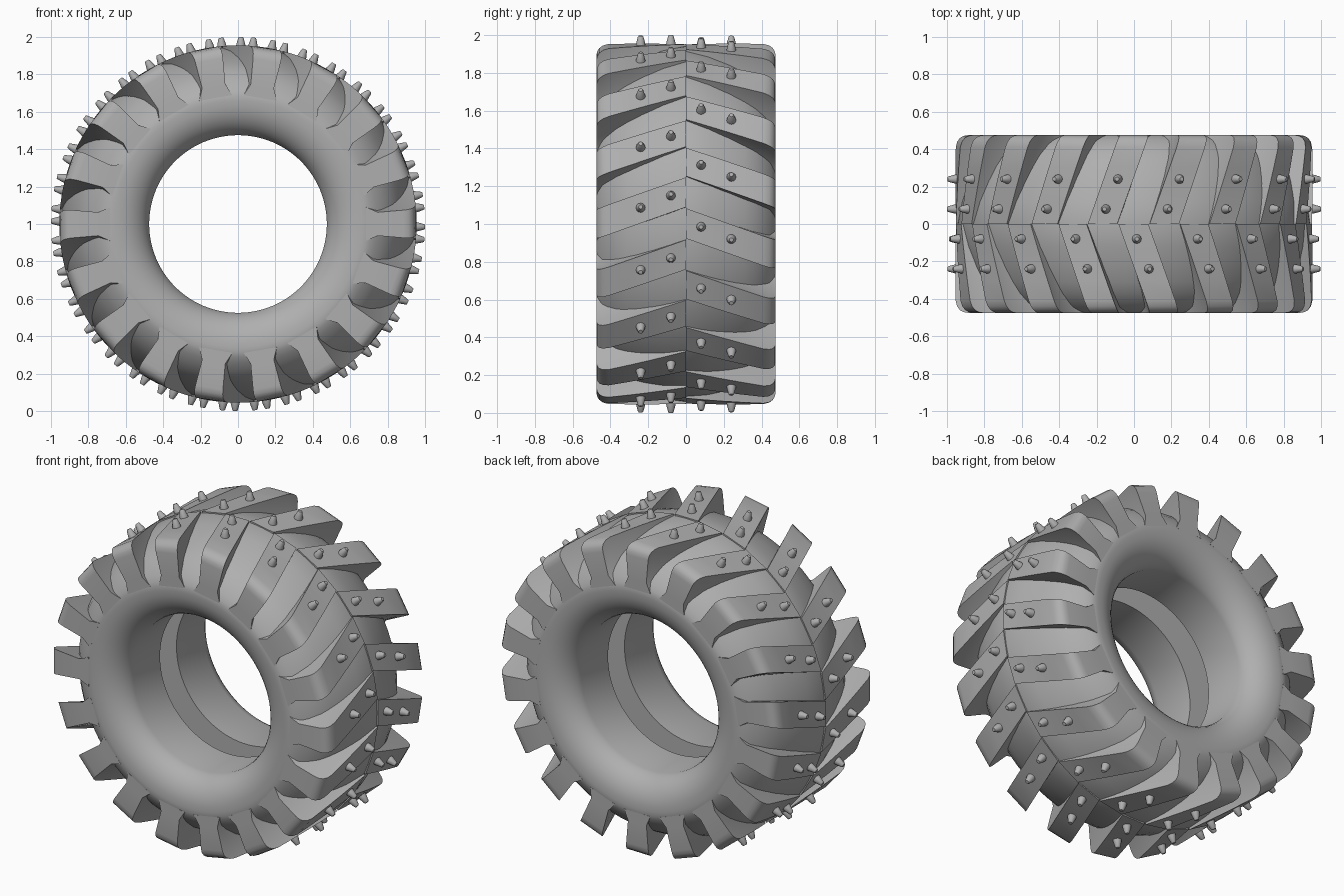
import bpy
import bmesh
from math import sin, cos, radians, pi

cube = bpy.data.objects.get("Cube")
if cube:
    bpy.data.objects.remove(cube)

rubber = bpy.data.materials.new("grey rubber")
rubber.use_nodes = True
GREY = (0.43, 0.43, 0.43, 1)
rubber.diffuse_color = GREY
rubber.node_tree.nodes["Principled BSDF"].inputs["Base Color"].default_value = GREY

COUNT = 18                  # lugs on each half
PITCH = 360 / COUNT
SLANT = 21.5                # degrees of sweep per unit of width
HALF = 0.475                # half width of the tyre


def polar(angle, r, y):
    """Point at a clockwise angle from the top of the wheel."""
    a = radians(angle)
    return (r * sin(a), y, 1 + r * cos(a))


def loft(bm, rings, closed=False):
    """Skin a row of point rings, capping the ends unless it closes."""
    rows = [[bm.verts.new(p) for p in ring] for ring in rings]
    n = len(rows[0])
    pairs = list(zip(rows, rows[1:]))
    if closed:
        pairs.append((rows[-1], rows[0]))
    for a, b in pairs:
        for i in range(n):
            j = (i + 1) % n
            bm.faces.new((a[i], a[j], b[j], b[i]))
    if not closed:
        bm.faces.new(rows[0])
        bm.faces.new(rows[-1])


def finish(bm, name, angle=30):
    bmesh.ops.recalc_face_normals(bm, faces=bm.faces)
    mesh = bpy.data.meshes.new(name)
    bm.to_mesh(mesh)
    bm.free()
    mesh.materials.append(rubber)
    ob = bpy.data.objects.new(name, mesh)
    bpy.context.collection.objects.link(ob)
    bpy.ops.object.select_all(action='DESELECT')
    ob.select_set(True)
    bpy.context.view_layer.objects.active = ob
    bpy.ops.object.shade_smooth_by_angle(angle=radians(angle))


# Carcass: crowned floor, flat sidewall, rounded lip, bore and inner channel
half = [(0.12, 0.925), (0.22, 0.895), (0.31, 0.86), (0.37, 0.825),
        (0.42, 0.78), (0.45, 0.74), (0.468, 0.71), (HALF, 0.685)]
for i in range(9):
    t = radians(80) * i / 8
    half.append((HALF - 0.163 * (1 - cos(t)), 0.66 - 0.188 * sin(t)))
half[-1] = (0.34, 0.475)
half += [(0.08, 0.475), (0.08, 0.66)]
profile = [(0, 0.945)] + half + [(-y, r) for y, r in reversed(half)]
bm = bmesh.new()
SEGMENTS = 108
loft(bm, [[polar(360 * k / SEGMENTS, r, y) for y, r in profile]
          for k in range(SEGMENTS)], closed=True)
finish(bm, "tyre_carcass", 25)

# Slanted lugs: a section at each station across the half width
stations = [(0, 0.955), (0.1, 0.955), (0.2, 0.955), (0.3, 0.955), (0.41, 0.955),
            (0.44, 0.948), (0.46, 0.934), (0.471, 0.915), (HALF, 0.89)]
W, FLARE = 4.8, 7.5


def lug_section(start, side, y, top):
    c = start + SLANT * y
    outline = [(-W, top), (W, top), (W, 0.75), (FLARE, 0.69), (-FLARE, 0.69), (-W, 0.75)]
    return [polar(c + a, r, side * y) for a, r in outline]


# Tapered studs: two on each lug
def add_stud(bm, angle, y):
    rings = []
    for rise, radius in [(0.94, 0.026), (0.96, 0.024), (0.994, 0.015), (1.0, 0.011)]:
        ring = []
        for k in range(12):
            t = 2 * pi * k / 12
            x, _, z = polar(angle, rise, y)
            a = radians(angle)
            ring.append((x + radius * cos(t) * cos(a), y + radius * sin(t),
                         z - radius * cos(t) * sin(a)))
        rings.append(ring)
    loft(bm, rings)


for label, side, offset in [("front", -1, 0), ("back", 1, -PITCH / 2)]:
    lugs, studs = bmesh.new(), bmesh.new()
    for k in range(COUNT):
        start = offset + PITCH * k - 0.2
        loft(lugs, [lug_section(start, side, y, top) for y, top in stations])
        for y, shift in [(0.08, 0.9), (0.24, 4.8)]:
            add_stud(studs, offset + PITCH * k + shift, side * y)
    finish(lugs, label + "_lugs")
    finish(studs, label + "_studs", 40)
